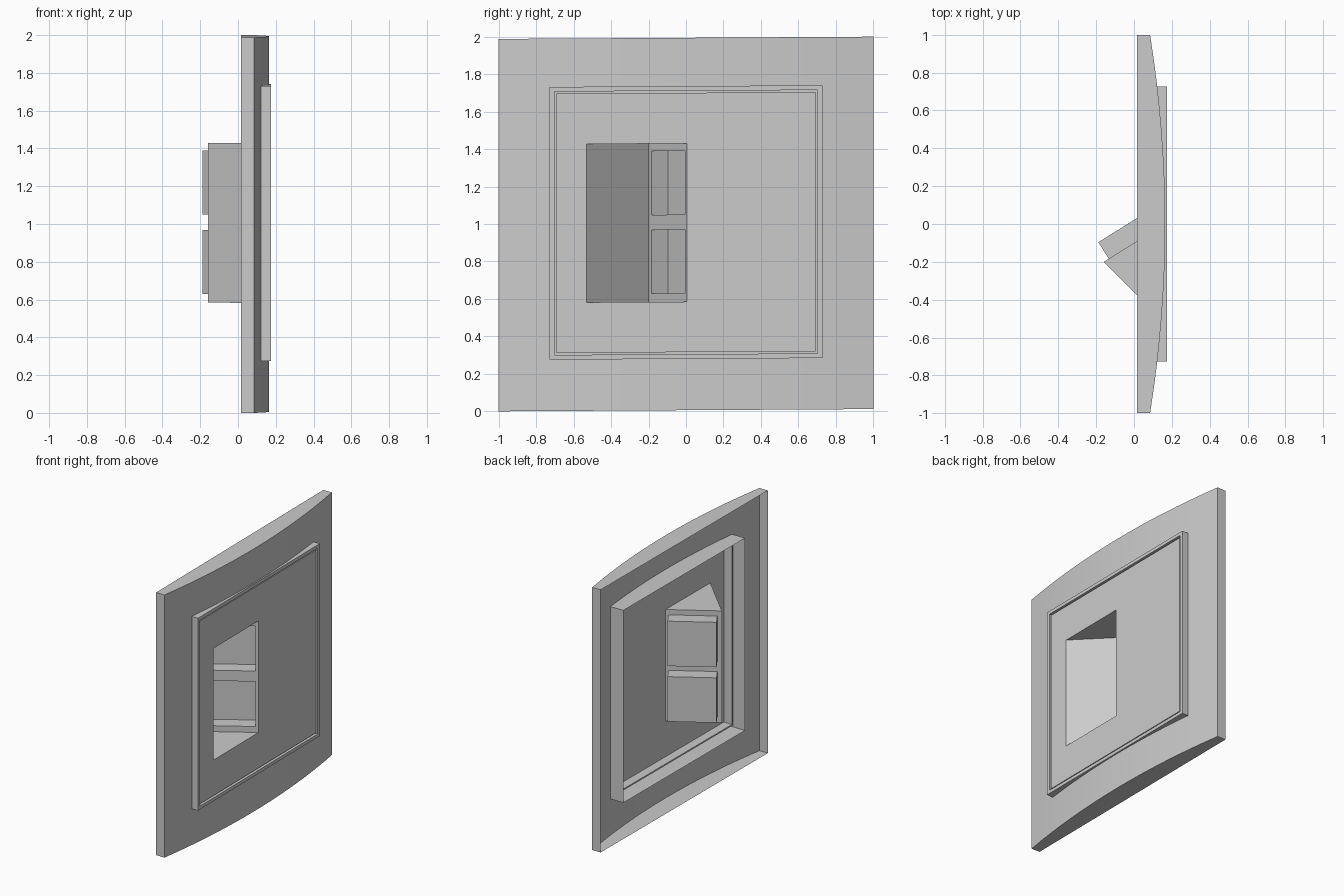
import bpy, bmesh, math
from mathutils import Vector

if "Cube" in bpy.data.objects:
    bpy.data.objects.remove(bpy.data.objects["Cube"], do_unlink=True)

grey = bpy.data.materials.new("light grey")
GREY = (0.6, 0.6, 0.6, 1)
grey.use_nodes = True
grey.diffuse_color = GREY
grey.node_tree.nodes["Principled BSDF"].inputs["Base Color"].default_value = GREY

BACK, CROWN, SAG = 0.015, 0.165, 0.08
SKEW = 0.006                       # the plate hangs very slightly askew


def finish(name, quads, smooth=False):
    """Build an object from a list of corner lists, welding shared corners."""
    bm = bmesh.new()
    for corners in quads:
        bm.faces.new([bm.verts.new((x, y, z + SKEW * y)) for x, y, z in corners])
    bmesh.ops.remove_doubles(bm, verts=bm.verts, dist=1e-5)
    bmesh.ops.recalc_face_normals(bm, faces=bm.faces)
    # open shells: make the room-facing (+x) side the outside
    if sum(f.normal.x * f.calc_area() for f in bm.faces) < 0:
        bmesh.ops.reverse_faces(bm, faces=bm.faces)
    mesh = bpy.data.meshes.new(name)
    bm.to_mesh(mesh)
    bm.free()
    mesh.materials.append(grey)
    obj = bpy.data.objects.new(name, mesh)
    bpy.context.collection.objects.link(obj)
    if smooth:
        bpy.context.view_layer.objects.active = obj
        obj.select_set(True)
        bpy.ops.object.shade_smooth_by_angle(angle=math.radians(20))
        obj.select_set(False)
    return obj


def bridge(a, b):
    """Quads joining two closed loops."""
    n = len(a)
    return [[a[i], a[(i + 1) % n], b[(i + 1) % n], b[i]] for i in range(n)]


def grid(point, us, vs, skip):
    """Quads over a u, v grid, leaving out cells chosen by skip(u, v)."""
    faces = []
    for u0, u1 in zip(us, us[1:]):
        for v0, v1 in zip(vs, vs[1:]):
            if not skip((u0 + u1) / 2, (v0 + v1) / 2):
                faces.append([point(u0, v0), point(u1, v0), point(u1, v1), point(u0, v1)])
    return faces


# Curved cover plate, open at the back, with a square window
LOW, HIGH, HALF = 0.006, 1.994, 1.0
MID = 1.008
FRAME = 0.728


def surface(y, z):
    return (CROWN - SAG * y * y, y, z)


ys = sorted({round(i / 8, 3) for i in range(-8, 9)} | {-FRAME, FRAME})
zs = [LOW, MID - FRAME, MID + FRAME, HIGH]
plate = grid(surface, ys, zs, lambda y, z: abs(y) < FRAME and abs(z - MID) < FRAME)
for z in (LOW, HIGH):
    for a, b in zip(ys, ys[1:]):
        plate.append([(BACK, a, z), (BACK, b, z), surface(b, z), surface(a, z)])
for y in (-HALF, HALF):
    plate.append([(BACK, y, LOW), (BACK, y, HIGH), surface(y, HIGH), surface(y, LOW)])
finish("cover_plate", plate, smooth=True)


# Raised square frame: outer tube, front rim, narrow groove
def square(x, h):
    return [(x, sy * h, MID + sz * h) for sy, sz in ((-1, -1), (1, -1), (1, 1), (-1, 1))]


PANEL = 0.168
steps = [(BACK, FRAME), (0.175, FRAME), (0.175, 0.703), (0.1, 0.703),
         (0.1, 0.692), (PANEL, 0.692)]
loops = [square(x, h) for x, h in steps]
finish("raised_frame", [q for a, b in zip(loops, loops[1:]) for q in bridge(a, b)])

# Flat centre panel with the recess opening
Y0, Y1, Z0, Z1 = -0.53, 0.005, 0.585, 1.43
finish("centre_panel", grid(lambda y, z: (PANEL, y, z),
                            [-0.692, Y0, Y1, 0.692], [MID - 0.692, Z0, Z1, MID + 0.692],
                            lambda y, z: Y0 < y < Y1 and Z0 < z < Z1))

# Wedge-shaped recess: slanted wall, end caps and socket wall
near, deep, far = Vector((PANEL, Y0, 0)), Vector((-0.16, -0.2, 0)), Vector((PANEL, Y1, 0))


def at(p, z):
    return (p.x, p.y, z)


def socket_wall(t, z, depth=0.0):
    along = far - deep
    back = Vector((-along.y, along.x, 0)).normalized()
    return at(deep + along * t + back * depth, z)


T0, T1 = 0.08, 0.95
sockets = [(0.63, 0.97), (1.05, 1.39)]
recess = [[at(near, Z0), at(deep, Z0), at(deep, Z1), at(near, Z1)]]
recess += [[at(p, z) for p in (near, deep, far)] for z in (Z0, Z1)]
recess += grid(socket_wall, [0, T0, T1, 1], [Z0, *sockets[0], *sockets[1], Z1],
               lambda t, z: T0 < t < T1 and any(a < z < b for a, b in sockets))
finish("angled_recess", recess)

# Two socket wells set into the socket wall
for name, (a, b) in zip(("lower_socket", "upper_socket"), sockets):
    corners = [(T0, a), (T1, a), (T1, b), (T0, b)]
    mouth = [socket_wall(t, z) for t, z in corners]
    floor = [socket_wall(t, z, 0.103) for t, z in corners]
    finish(name, bridge(mouth, floor) + [floor])
